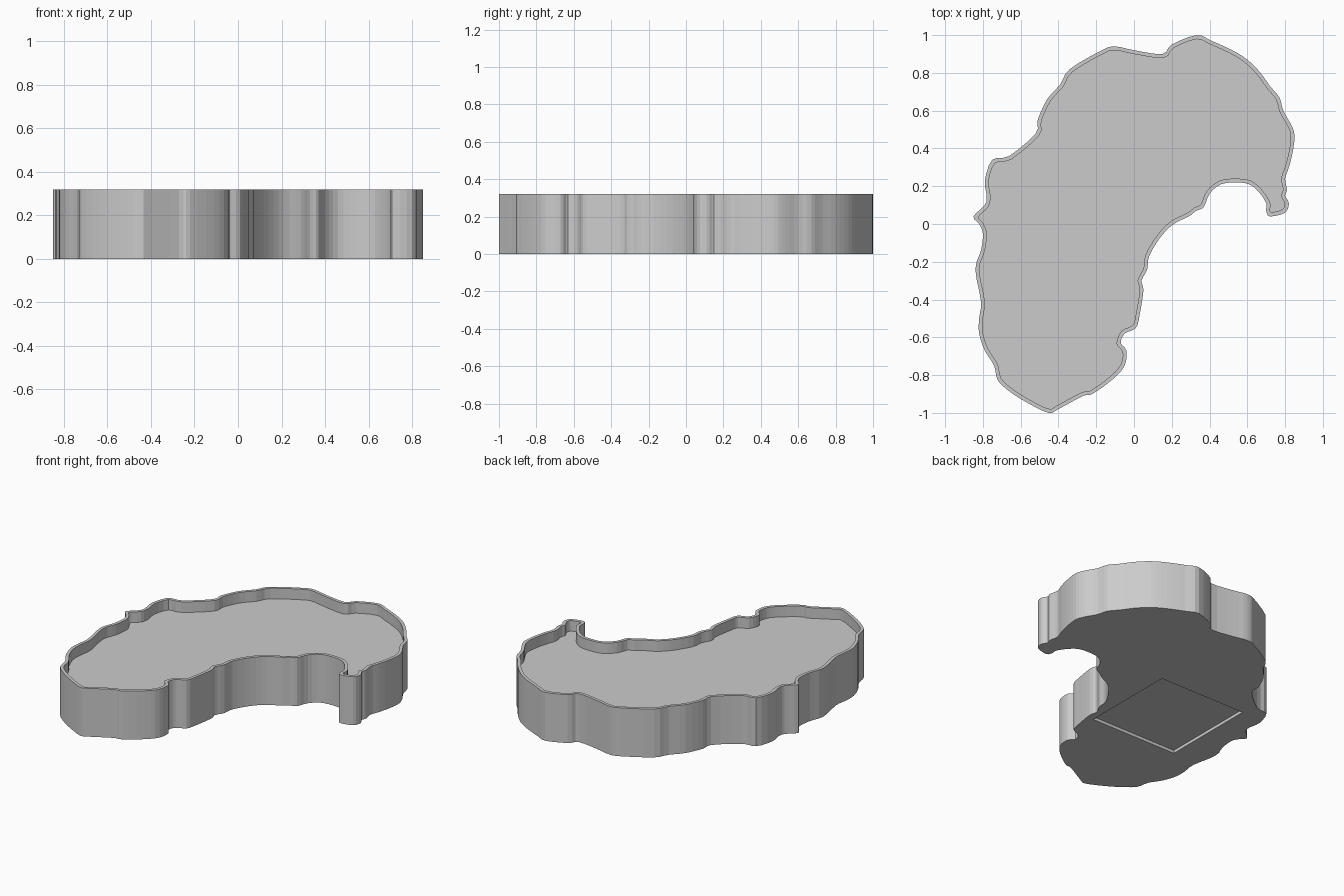
import bpy
import bmesh
from mathutils import Vector

if "Cube" in bpy.data.objects:
    bpy.data.objects.remove(bpy.data.objects["Cube"], do_unlink=True)

HEIGHT, FLOOR_Z, RIM = 0.32, 0.25, 0.02
RECESS_DEPTH = 0.02
STEPS = 3

# Shoreline in hundredths of a unit, clockwise from the back
SHORE = [
    (33, 100), (41, 97), (52, 92), (60, 87), (67, 80), (72, 73), (77, 67),
    (79, 60), (83, 53), (85, 47), (84, 38), (82, 30), (80, 24), (81, 18),
    (80, 15), (82, 11), (80, 6), (72, 4), (70, 7), (70, 11), (66, 17),
    (61, 21), (54, 22), (46, 21), (40, 16), (37, 9), (33, 7), (29, 4),
    (21, 0), (14, -7), (8, -17), (7, -24), (4, -30), (5, -35), (3, -48),
    (1, -55), (-5, -58), (-7, -63), (-4, -67), (-5, -75), (-11, -82),
    (-22, -90), (-27, -91), (-40, -98), (-45, -100), (-54, -96), (-64, -90),
    (-72, -83), (-74, -75), (-79, -67), (-82, -58), (-82, -50), (-81, -41),
    (-84, -24), (-81, -14), (-80, -5), (-82, 0), (-85, 4), (-79, 10),
    (-78, 15), (-79, 23), (-75, 34), (-66, 36), (-52, 48), (-51, 55),
    (-46, 66), (-39, 74), (-34, 82), (-17, 92), (-10, 94), (0, 92),
    (15, 90), (20, 95),
]


def inset(points, distance):
    """Move a clockwise outline inward, mitred at each point."""
    result = []
    for i, point in enumerate(points):
        before = (point - points[i - 1]).normalized()
        after = (points[(i + 1) % len(points)] - point).normalized()
        n1 = Vector((before.y, -before.x))
        n2 = Vector((after.y, -after.x))
        middle = (n1 + n2).normalized()
        result.append(point + middle * distance / max(middle.dot(n1), 0.7))
    return result


def smooth_outline(points):
    """Closed Catmull-Rom curve through the points."""
    result = []
    count = len(points)
    for i in range(count):
        a, b, c, d = (points[(i + k) % count] for k in (-1, 0, 1, 2))
        for step in range(STEPS):
            t = step / STEPS
            result.append(0.5 * (2 * b + (c - a) * t
                                 + (2 * a - 5 * b + 4 * c - d) * t ** 2
                                 + (3 * b - a - 3 * c + d) * t ** 3))
    return result


def add_ring(bm, outline, z):
    return [bm.verts.new((p.x, p.y, z)) for p in outline]


def bridge(bm, lower, upper):
    for i in range(len(lower)):
        bm.faces.new((lower[i - 1], lower[i], upper[i], upper[i - 1]))


def ring_edges(bm, ring):
    return [bm.edges.get((ring[i - 1], ring[i])) for i in range(len(ring))]


# Stone grey material
grey = bpy.data.materials.new("stone_grey")
colour = (0.6, 0.6, 0.6, 1)
grey.use_nodes = True
grey.diffuse_color = colour
grey.node_tree.nodes["Principled BSDF"].inputs["Base Color"].default_value = colour

control = [Vector(p) / 100 for p in SHORE]
outer = smooth_outline(control)
inner = smooth_outline(inset(control, RIM))
square = [Vector(p) for p in ((-0.63, -0.38), (-0.63, 0.26), (0, 0.26), (0, -0.38))]

bm = bmesh.new()

# Outer wall, flat rim, inner wall
base = add_ring(bm, outer, 0)
rim_outer = add_ring(bm, outer, HEIGHT)
rim_inner = add_ring(bm, inner, HEIGHT)
floor_ring = add_ring(bm, inner, FLOOR_Z)
for low, high in ((base, rim_outer), (rim_outer, rim_inner), (rim_inner, floor_ring)):
    bridge(bm, low, high)

# Sunken floor
bmesh.ops.triangle_fill(bm, edges=ring_edges(bm, floor_ring), use_beauty=True)

# Square recess in the underside
mouth = add_ring(bm, square, 0)
ceiling = add_ring(bm, square, RECESS_DEPTH)
bridge(bm, mouth, ceiling)
bm.faces.new(ceiling)

# Underside around the recess
bmesh.ops.triangle_fill(bm, edges=ring_edges(bm, base) + ring_edges(bm, mouth),
                        use_beauty=True)
bmesh.ops.recalc_face_normals(bm, faces=bm.faces)

mesh = bpy.data.meshes.new("curved_basin")
bm.to_mesh(mesh)
bm.free()
mesh.materials.append(grey)
basin = bpy.data.objects.new("curved_basin", mesh)
bpy.context.collection.objects.link(basin)
